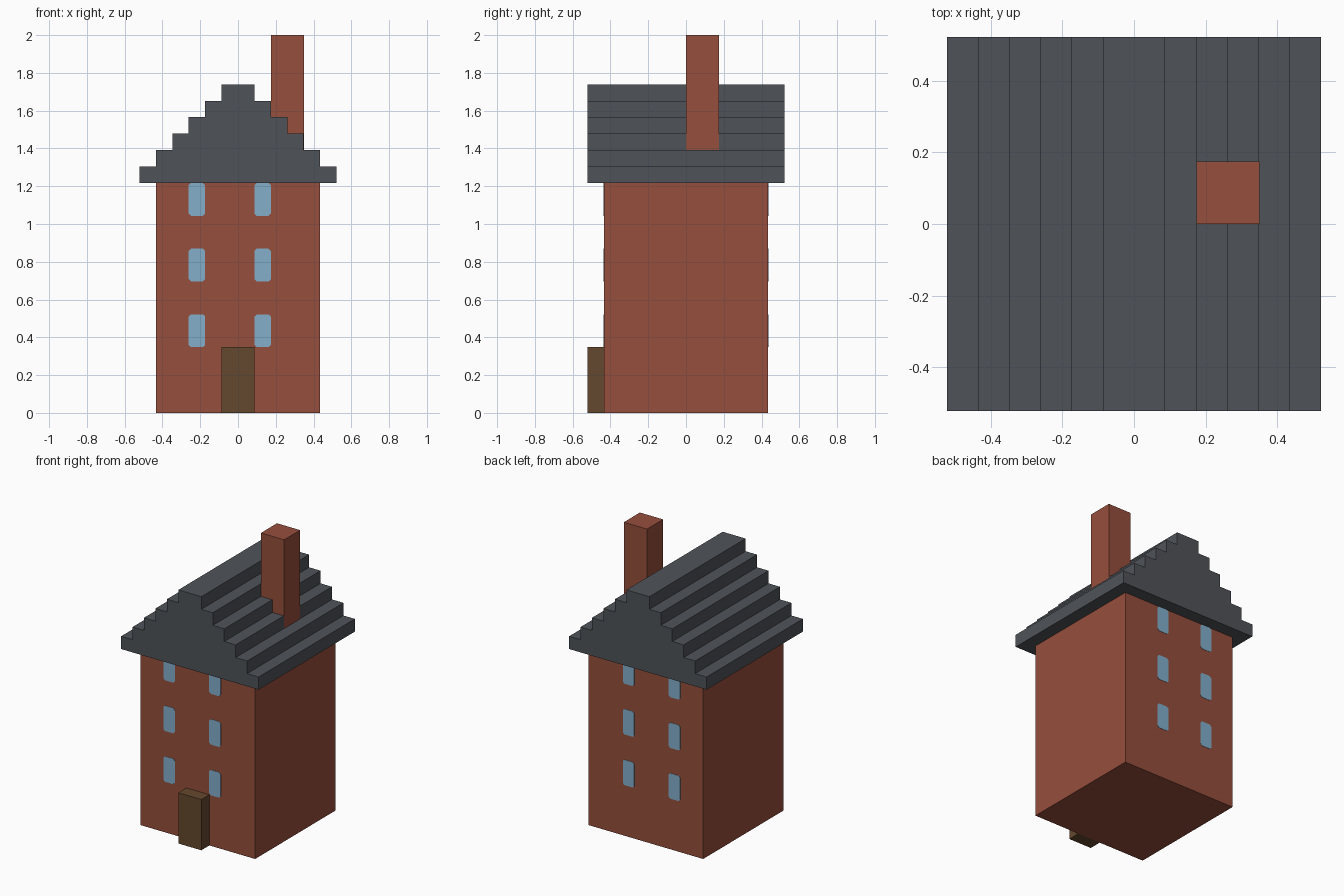
import bpy, bmesh

if "Cube" in bpy.data.objects:
    bpy.data.objects.remove(bpy.data.objects["Cube"])

U = 2 / 23  # the model sits on a grid of 23 units in height


def material(name, r, g, b):
    def lin(c):
        c /= 255
        return c / 12.92 if c <= 0.04045 else ((c + 0.055) / 1.055) ** 2.4
    m = bpy.data.materials.new(name)
    m.diffuse_color = (lin(r), lin(g), lin(b), 1)
    m.use_nodes = True
    m.node_tree.nodes["Principled BSDF"].inputs["Base Color"].default_value = m.diffuse_color
    return m


brick = material("brick red", 150, 78, 60)
slate = material("slate grey", 79, 83, 88)
glass = material("window blue", 131, 175, 203)
wood = material("door brown", 101, 72, 46)


def prism(name, profile, y0, y1, mat):
    """Extrude an x/z profile along y."""
    bm = bmesh.new()
    face = bm.faces.new([bm.verts.new((x, y0, z)) for x, z in profile])
    ext = bmesh.ops.extrude_face_region(bm, geom=[face])
    moved = [v for v in ext["geom"] if isinstance(v, bmesh.types.BMVert)]
    bmesh.ops.translate(bm, verts=moved, vec=(0, y1 - y0, 0))
    bmesh.ops.recalc_face_normals(bm, faces=bm.faces)
    me = bpy.data.meshes.new(name)
    bm.to_mesh(me)
    bm.free()
    me.materials.append(mat)
    ob = bpy.data.objects.new(name, me)
    bpy.context.collection.objects.link(ob)
    return ob


def box(name, x0, x1, y0, y1, z0, z1, mat):
    return prism(name, [(x0, z0), (x1, z0), (x1, z1), (x0, z1)], y0, y1, mat)


# Walls and door block
box("walls", -5 * U, 5 * U, -5 * U, 5 * U, 0, 14 * U, brick)
box("door", -U, U, -6 * U, -5 * U, 0, 4 * U, wood)

# Stepped gable roof, one extruded staircase profile
right = []
for i in range(6):
    right += [((6 - i) * U, (14 + i) * U), ((6 - i) * U, (15 + i) * U)]
left = [(-x, z) for x, z in reversed(right)]
prism("roof", right + left, -6 * U, 6 * U, slate)

# Chimney, a hair proud of the roof step it is flush with
box("chimney", 2 * U, 4 * U + 0.002, 0, 2 * U, 16 * U, 2, brick)

# Windows: thin plates with clipped corners on front and back
c = 0.012
for side, y in (("front", -5 * U), ("back", 5 * U)):
    for z0 in (4 * U, 8 * U, 12 * U):
        for x0 in (-3 * U, U):
            x1, z1 = x0 + U, z0 + 2 * U
            outline = [(x0 + c, z0), (x1 - c, z0), (x1, z0 + c), (x1, z1 - c),
                       (x1 - c, z1), (x0 + c, z1), (x0, z1 - c), (x0, z0 + c)]
            prism(side + "_window", outline, y - 0.002, y + 0.002, glass)
